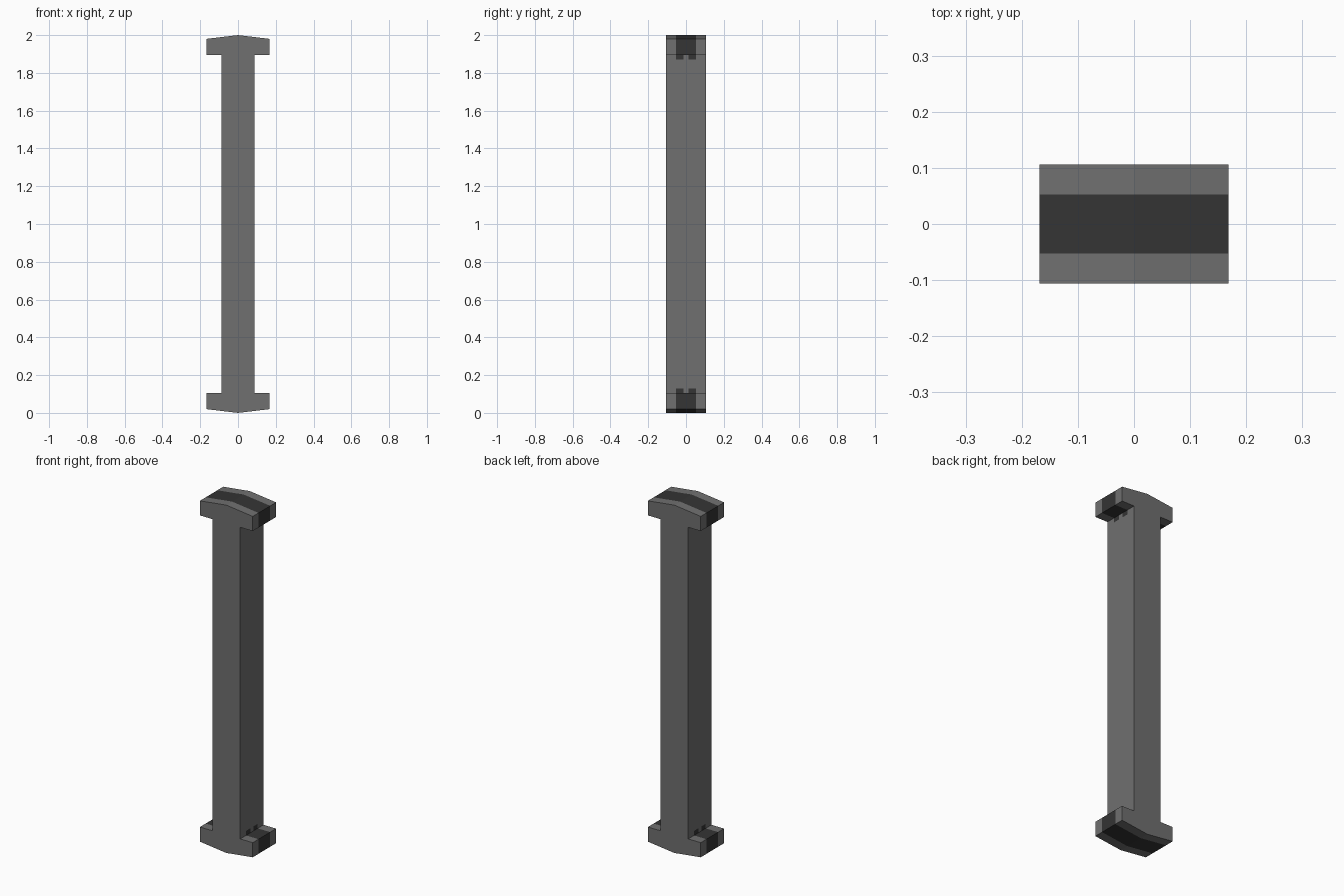
import bpy
import bmesh

if "Cube" in bpy.data.objects:
    bpy.data.objects.remove(bpy.data.objects["Cube"])

HALF_X, POST_X, HALF_Y = 0.168, 0.088, 0.106
CAP, SHOULDER = 0.104, 0.02      # cap height, drop from ridge to cap end
STRIPE, GAP, SPILL = 0.053, 0.014, 0.026


def material(name, value):
    m = bpy.data.materials.new(name)
    m.diffuse_color = (value, value, value, 1)
    m.use_nodes = True
    m.node_tree.nodes["Principled BSDF"].inputs["Base Color"].default_value = m.diffuse_color
    return m


# I-shaped outline with peaked caps, mirrored about both axes
quarter = [(0, 1), (HALF_X, 1 - SHOULDER), (HALF_X, 1 - CAP), (POST_X, 1 - CAP)]
right = quarter + [(x, -z) for x, z in reversed(quarter)]
outline = right + [(-x, z) for x, z in reversed(right[1:-1])]

# Extrude the outline from front to back
bm = bmesh.new()
front = bm.faces.new([bm.verts.new((x, -HALF_Y, z + 1)) for x, z in outline])
back = bmesh.ops.extrude_face_region(bm, geom=[front], use_keep_orig=True)["geom"]
bmesh.ops.translate(bm, vec=(0, 2 * HALF_Y, 0),
                    verts=[v for v in back if isinstance(v, bmesh.types.BMVert)])


def cut(co, no):
    bmesh.ops.bisect_plane(bm, geom=bm.verts[:] + bm.edges[:] + bm.faces[:],
                           plane_co=co, plane_no=no)


# Cut the borders of the dark band and of its short tails on the post
for y in (-STRIPE, -GAP, GAP, STRIPE):
    cut((0, y, 0), (0, 1, 0))
for z in (CAP + SPILL, 2 - CAP - SPILL):
    cut((0, 0, z), (0, 0, 1))
bmesh.ops.recalc_face_normals(bm, faces=bm.faces[:])

# Dark band wraps the caps; two tails reach onto each side of the post
for f in bm.faces:
    c = f.calc_center_median()
    if abs(f.normal.y) > 0.5 or abs(c.y) > STRIPE:
        continue
    on_cap = abs(c.z - 1) > 1 - CAP - 0.001
    on_tail = abs(c.z - 1) > 1 - CAP - SPILL and abs(c.y) > GAP
    f.material_index = int(on_cap or on_tail)

mesh = bpy.data.meshes.new("capped_post")
bm.to_mesh(mesh)
bm.free()
mesh.materials.append(material("mid grey", 0.162))
mesh.materials.append(material("dark grey", 0.035))
bpy.context.collection.objects.link(bpy.data.objects.new("capped_post", mesh))
